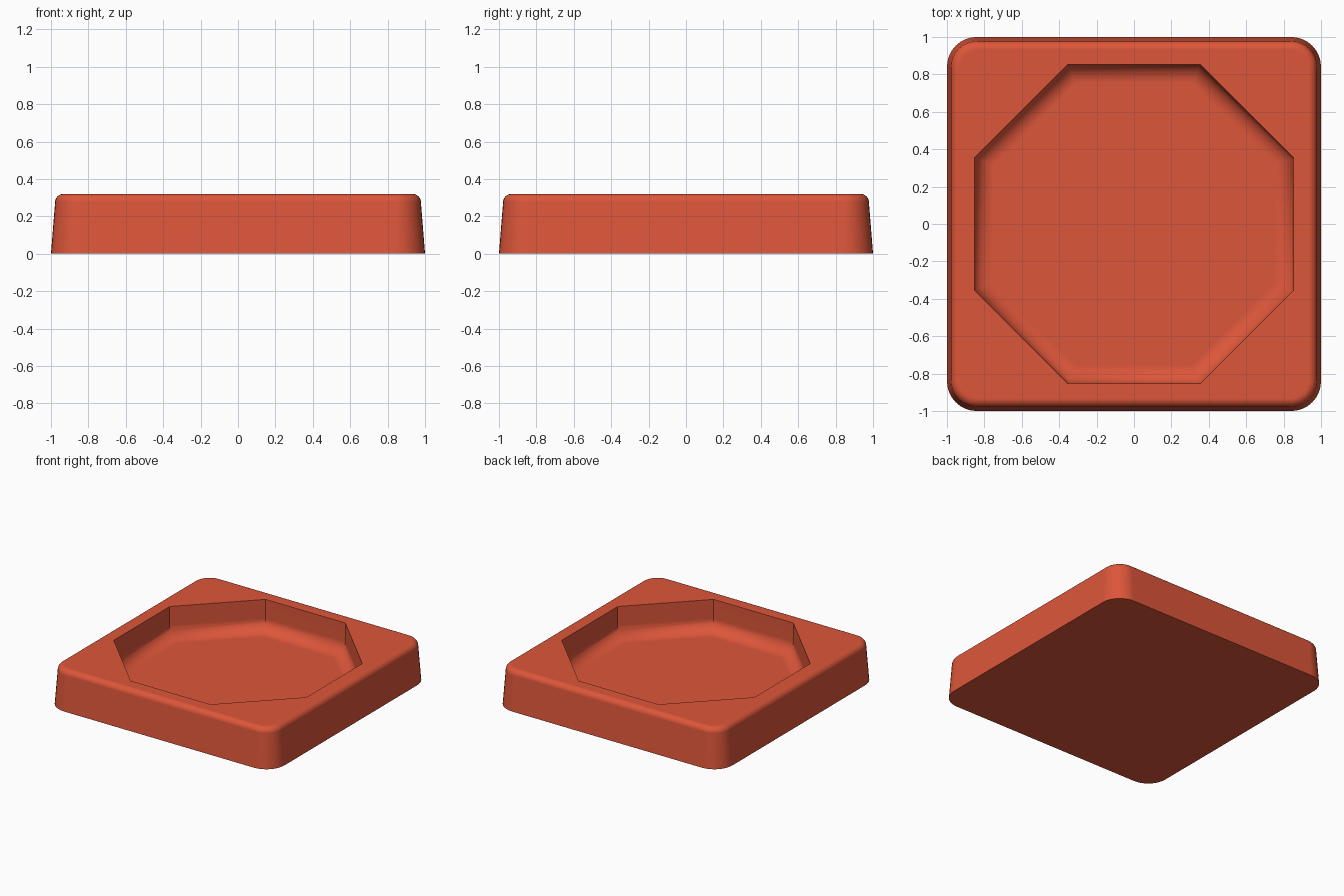
import bpy, bmesh
from math import sin, cos, pi, radians

cube = bpy.data.objects.get("Cube")
if cube:
    bpy.data.objects.remove(cube)

HEIGHT, FLOOR = 0.32, 0.07
CORNER = 0.16      # corner radius of the outer block
APOTHEM = 0.853    # octagonal recess, centre to side
STEPS = 8


def rounded_square(inset, z):
    r = CORNER - inset
    c = 1 - CORNER
    pts = []
    for k in range(4):
        cx = c if k in (0, 3) else -c
        cy = c if k in (0, 1) else -c
        for i in range(STEPS + 1):
            a = pi / 2 * (k + i / STEPS)
            pts.append((cx + r * cos(a), cy + r * sin(a), z))
    return pts


def octagon(apothem, z):
    r = apothem / cos(pi / 8)
    return [(r * cos(pi / 8 + k * pi / 4), r * sin(pi / 8 + k * pi / 4), z)
            for k in range(8)]


def loft(bm, rings):
    """Join successive rings with quads; return first and last vertex rings."""
    loops = [[bm.verts.new(p) for p in ring] for ring in rings]
    for a, b in zip(loops, loops[1:]):
        n = len(a)
        for i in range(n):
            j = (i + 1) % n
            bm.faces.new((a[i], a[j], b[j], b[i]))
    return loops[0], loops[-1]


def ring_edges(bm, verts):
    return [bm.edges.get((verts[i - 1], verts[i])) for i in range(len(verts))]


bm = bmesh.new()

# Drafted outer walls rolling over into the top
edge_r, draft = 0.045, 0.022
outer = [rounded_square(0, 0)]
for i in range(STEPS + 1):
    a = pi / 2 * i / STEPS
    outer.append(rounded_square(draft + edge_r * (1 - cos(a)),
                                HEIGHT - edge_r * (1 - sin(a))))
bottom, rim = loft(bm, outer)
bm.faces.new(bottom)

# Recess walls with a cove down to the floor
cove = 0.10
recess = [octagon(APOTHEM, HEIGHT)]
for i in range(STEPS + 1):
    a = pi / 2 * i / STEPS
    recess.append(octagon(APOTHEM - cove * (1 - cos(a)),
                          FLOOR + cove * (1 - sin(a))))
mouth, floor = loft(bm, recess)
bm.faces.new(floor)

# Flat top between the rim and the recess
bmesh.ops.triangle_fill(bm, edges=ring_edges(bm, rim) + ring_edges(bm, mouth),
                        use_beauty=True, normal=(0, 0, 1))
bmesh.ops.recalc_face_normals(bm, faces=bm.faces[:])

mesh = bpy.data.meshes.new("tray")
bm.to_mesh(mesh)
bm.free()
tray = bpy.data.objects.new("tray", mesh)
bpy.context.collection.objects.link(tray)

# Terracotta red
mat = bpy.data.materials.new("terracotta_red")
mat.use_nodes = True
colour = (0.72, 0.093, 0.042, 1)
mat.diffuse_color = colour
mat.node_tree.nodes["Principled BSDF"].inputs["Base Color"].default_value = colour
mesh.materials.append(mat)

# Smooth rounded edges, flat broad faces
bpy.ops.object.select_all(action="DESELECT")
tray.select_set(True)
bpy.context.view_layer.objects.active = tray
bpy.ops.object.shade_smooth_by_angle(angle=radians(40))
weighted = tray.modifiers.new("flat_faces", "WEIGHTED_NORMAL")
weighted.keep_sharp = True
